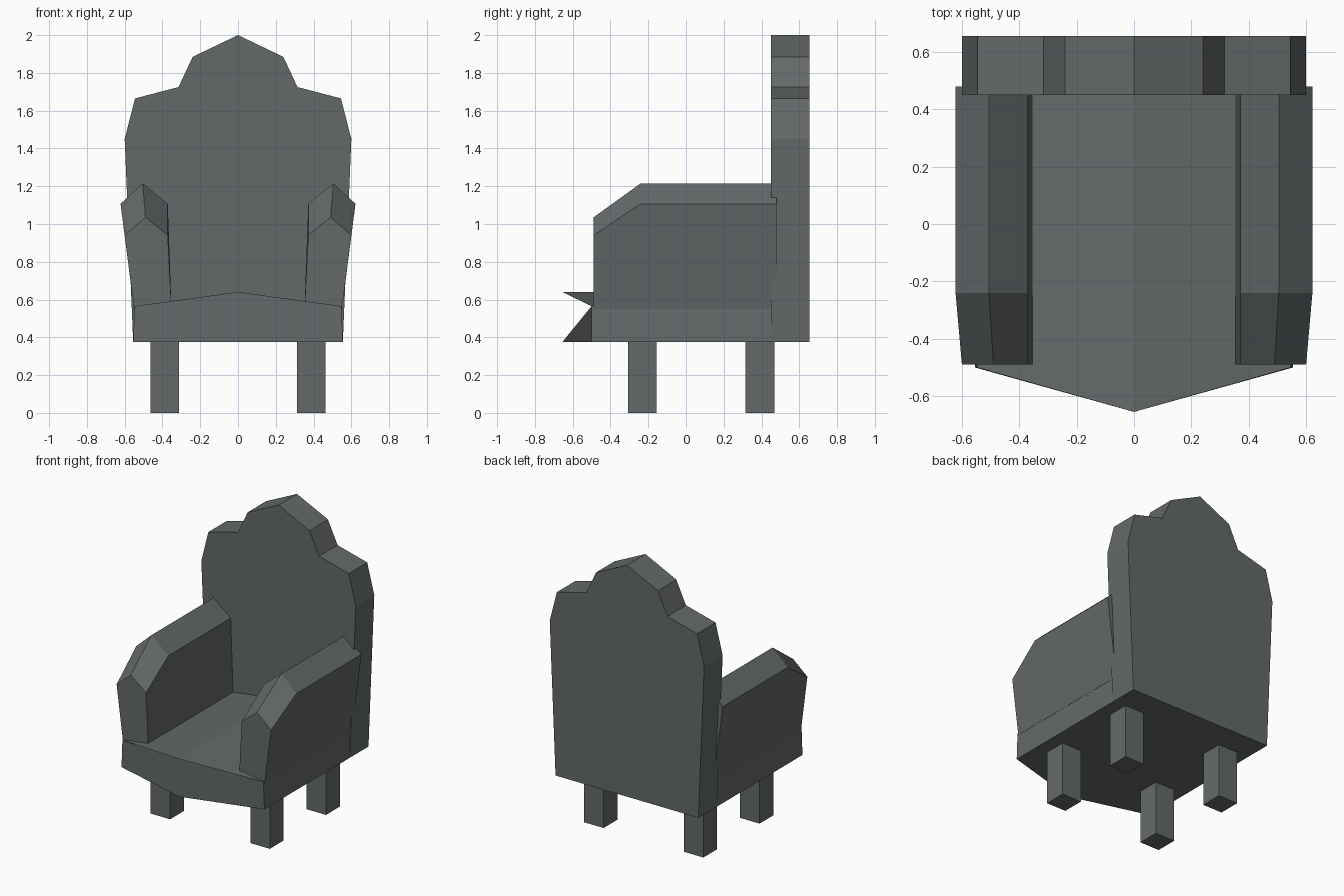
import bpy
import bmesh

if "Cube" in bpy.data.objects:
    bpy.data.objects.remove(bpy.data.objects["Cube"])

# One flat grey for the whole chair
grey = bpy.data.materials.new("slate grey")
grey.use_nodes = True
colour = (0.128, 0.141, 0.141, 1)
grey.diffuse_color = colour
grey.node_tree.nodes["Principled BSDF"].inputs["Base Color"].default_value = colour


def loft(name, sections, mirror=False):
    """Join matching cross-sections into a closed solid."""
    bm = bmesh.new()
    rings = [[bm.verts.new(p) for p in s] for s in sections]
    for a, b in zip(rings, rings[1:]):
        for i in range(len(a)):
            j = (i + 1) % len(a)
            bm.faces.new((a[i], a[j], b[j], b[i]))
    bm.faces.new(rings[0])
    bm.faces.new(rings[-1])
    bmesh.ops.recalc_face_normals(bm, faces=bm.faces)
    mesh = bpy.data.meshes.new(name)
    bm.to_mesh(mesh)
    bm.free()
    mesh.materials.append(grey)
    obj = bpy.data.objects.new(name, mesh)
    bpy.context.collection.objects.link(obj)
    if mirror:
        obj.modifiers.new("Mirror", 'MIRROR').use_mirror_merge = False
    return obj


def box(name, x0, x1, y0, y1, z0, z1, mirror=False):
    loft(name, [[(x0, y0, z), (x1, y0, z), (x1, y1, z), (x0, y1, z)]
                for z in (z0, z1)], mirror)


# Seat: pointed front, low ridge along the middle
def seat_section(y_mid, y_side):
    return [(-0.555, y_side, 0.375), (0, y_mid, 0.375), (0.555, y_side, 0.375),
            (0.548, y_side, 0.565), (0, y_mid, 0.64), (-0.548, y_side, 0.565)]


loft("seat", [seat_section(-0.655, -0.5), seat_section(0.46, 0.46)])

# Backrest: stepped crest, half outline reflected across the middle
half = [(0.555, 0.375), (0.6, 1.45), (0.545, 1.665), (0.315, 1.725), (0.24, 1.885)]
outline = half + [(0, 2)] + [(-x, z) for x, z in reversed(half)]
loft("backrest", [[(x, y, z) for x, z in outline] for y in (0.45, 0.655)])


# Armrests: peaked top that drops and narrows at the front
def arm_section(y, outer, peak, shoulder_z, peak_z):
    return [(0.353, y, 0.57), (0.55, y, 0.55), (outer, y, shoulder_z),
            (peak, y, peak_z), (0.372, y, shoulder_z)]


loft("armrests", [arm_section(-0.49, 0.6, 0.49, 0.94, 1.035),
                  arm_section(-0.24, 0.622, 0.505, 1.107, 1.215),
                  arm_section(0.48, 0.622, 0.505, 1.107, 1.215)], mirror=True)

# Legs
box("front_legs", 0.312, 0.463, -0.308, -0.155, 0, 0.38, mirror=True)
box("back_legs", 0.312, 0.463, 0.315, 0.468, 0, 0.38, mirror=True)
